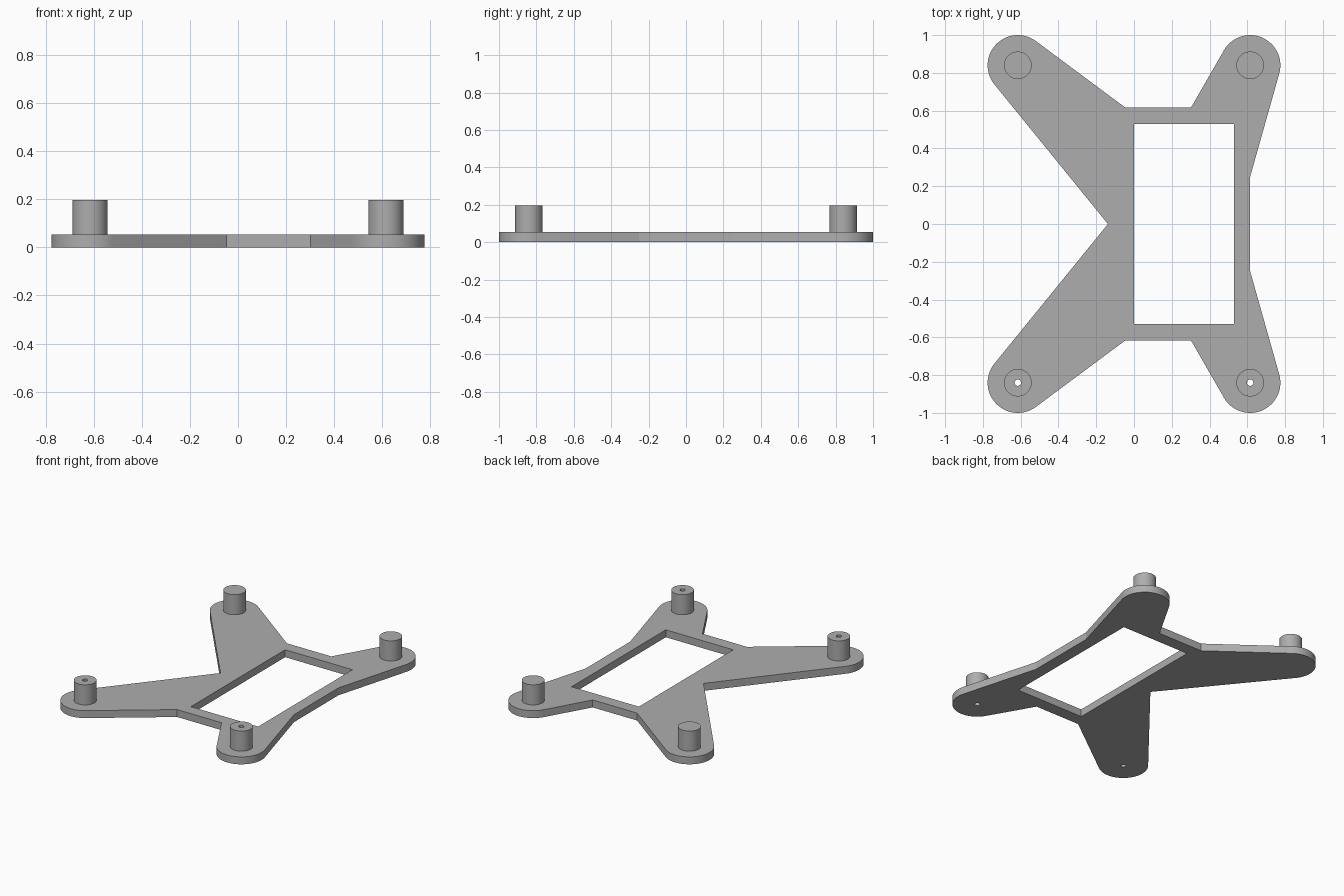
import bpy, bmesh, math
from mathutils import Vector

cube = bpy.data.objects.get("Cube")
if cube:
    bpy.data.objects.remove(cube, do_unlink=True)

PAD_X, PAD_Y, PAD_R = 0.615, 0.84, 0.16
PEG_R, HOLE_R = 0.073, 0.017
PLATE_TOP, PEG_TOP = 0.053, 0.196

grey = bpy.data.materials.new("plain_grey")
grey.use_nodes = True
colour = (0.42, 0.42, 0.42, 1)
grey.diffuse_color = colour
grey.node_tree.nodes["Principled BSDF"].inputs["Base Color"].default_value = colour


def arc(centre, radius, start, end, steps):
    return [Vector(centre) + radius * Vector((math.cos(a), math.sin(a)))
            for a in (start + (end - start) * i / steps for i in range(steps + 1))]


def circle(centre, radius, steps=64):
    return arc(centre, radius, 0, math.tau, steps)[:-1]


def rounded_pad(before, centre, after):
    """Arc round a pad, tangent to the straight edges from both neighbours."""
    def tangent(point, side):
        d = Vector(point) - Vector(centre)
        return math.atan2(d.y, d.x) + side * math.acos(PAD_R / d.length)
    start, end = tangent(before, 1), tangent(after, -1)
    if end < start:
        end += math.tau
    return arc(centre, PAD_R, start, end, 40)


def prism(name, loops, bottom, top):
    """Extrude an outline, with any further loops as through holes."""
    bm = bmesh.new()
    for loop in loops:
        verts = [bm.verts.new((p[0], p[1], bottom)) for p in loop]
        for a, b in zip(verts, verts[1:] + verts[:1]):
            bm.edges.new((a, b))
    bmesh.ops.triangle_fill(bm, use_beauty=True, use_dissolve=False, edges=bm.edges[:])
    result = bmesh.ops.extrude_face_region(bm, geom=bm.faces[:], use_keep_orig=True)
    raised = [v for v in result["geom"] if isinstance(v, bmesh.types.BMVert)]
    bmesh.ops.translate(bm, verts=raised, vec=(0, 0, top - bottom))
    bmesh.ops.recalc_face_normals(bm, faces=bm.faces[:])
    mesh = bpy.data.meshes.new(name)
    bm.to_mesh(mesh)
    bm.free()
    mesh.materials.append(grey)
    obj = bpy.data.objects.new(name, mesh)
    bpy.context.collection.objects.link(obj)
    bpy.ops.object.select_all(action="DESELECT")
    obj.select_set(True)
    bpy.context.view_layer.objects.active = obj
    bpy.ops.object.shade_smooth_by_angle(angle=math.radians(12))
    return obj


# Plate outline: back half, then mirrored to the front
waist, inner_left, inner_right, notch = (0.615, 0.25), (0.302, 0.617), (-0.047, 0.617), (-0.138, 0)
half = [Vector(waist)]
half += rounded_pad(waist, (PAD_X, PAD_Y), inner_left)
half += [Vector(inner_left), Vector(inner_right)]
half += rounded_pad(inner_right, (-PAD_X, PAD_Y), notch)
outline = half + [Vector(notch)] + [Vector((p.x, -p.y)) for p in reversed(half)]
window = [(0, -0.53), (0.53, -0.53), (0.53, 0.53), (0, 0.53)]
screw_holes = [circle((x, -PAD_Y), HOLE_R, 32) for x in (-PAD_X, PAD_X)]
prism("base_plate", [outline, window] + screw_holes, 0, PLATE_TOP)

# Standoff pegs: bored at the front, solid at the back
for side, x in (("left", PAD_X), ("right", -PAD_X)):
    prism("front_peg_" + side, [circle((x, -PAD_Y), PEG_R), circle((x, -PAD_Y), HOLE_R, 32)],
          PLATE_TOP, PEG_TOP)
    prism("back_peg_" + side, [circle((x, PAD_Y), PEG_R)], PLATE_TOP, PEG_TOP)
